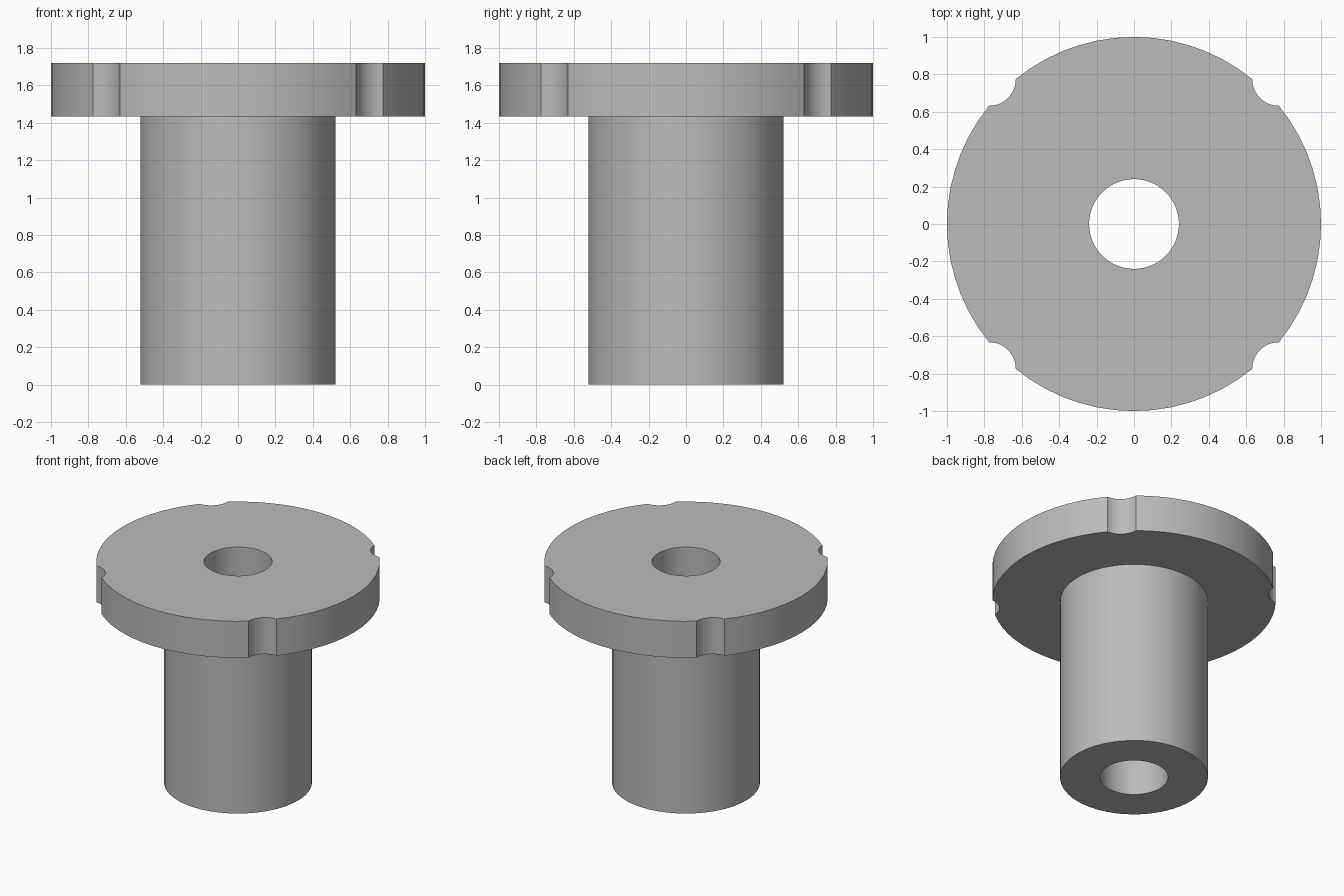
import bpy, bmesh, math

cube = bpy.data.objects.get("Cube")
if cube:
    bpy.data.objects.remove(cube, do_unlink=True)

SEGMENTS = 64
FLANGE_BOTTOM, TOP = 1.435, 1.72
BORE, SLEEVE, FLANGE = 0.24, 0.522, 1.0
NOTCH_CENTRE, NOTCH_RADIUS = 0.775, 0.143

grey = bpy.data.materials.new("plain grey")
grey.use_nodes = True
colour = (0.5, 0.5, 0.5, 1)
grey.diffuse_color = colour
grey.node_tree.nodes["Principled BSDF"].inputs["Base Color"].default_value = colour


def lathe(name, profile):
    """Revolve a closed (radius, height) profile about z."""
    bm = bmesh.new()
    rings = []
    for i in range(SEGMENTS):
        a = math.tau * i / SEGMENTS
        rings.append([bm.verts.new((r * math.cos(a), r * math.sin(a), z))
                      for r, z in profile])
    for i, ring in enumerate(rings):
        following = rings[(i + 1) % SEGMENTS]
        for j in range(len(profile)):
            k = (j + 1) % len(profile)
            bm.faces.new((ring[j], following[j], following[k], ring[k]))
    bmesh.ops.recalc_face_normals(bm, faces=bm.faces)
    mesh = bpy.data.meshes.new(name)
    bm.to_mesh(mesh)
    bm.free()
    mesh.materials.append(grey)
    obj = bpy.data.objects.new(name, mesh)
    bpy.context.collection.objects.link(obj)
    return obj


# Sleeve, flange and through bore in one turned body
body = lathe("flanged_bushing", [
    (BORE, 0), (SLEEVE, 0), (SLEEVE, FLANGE_BOTTOM),
    (FLANGE, FLANGE_BOTTOM), (FLANGE, TOP), (BORE, TOP)])

# Four round notches in the flange rim
for sx in (-1, 1):
    for sy in (-1, 1):
        bpy.ops.mesh.primitive_cylinder_add(
            vertices=48, radius=NOTCH_RADIUS, depth=1,
            location=(sx * NOTCH_CENTRE, sy * NOTCH_CENTRE, TOP - 0.2))
        cutter = bpy.context.object
        cutter.name = "notch_cutter"
        cutter.hide_render = True
        cutter.data.materials.append(grey)
        bpy.ops.object.select_all(action="DESELECT")
        bpy.context.view_layer.objects.active = body
        body.select_set(True)
        cut = body.modifiers.new("notch", "BOOLEAN")
        cut.operation = "DIFFERENCE"
        cut.solver = "EXACT"
        cut.object = cutter
        bpy.ops.object.modifier_apply(modifier=cut.name)
        bpy.data.objects.remove(cutter, do_unlink=True)

# Smooth curved walls, crisp rims
bpy.ops.object.shade_smooth_by_angle(angle=math.radians(30))
